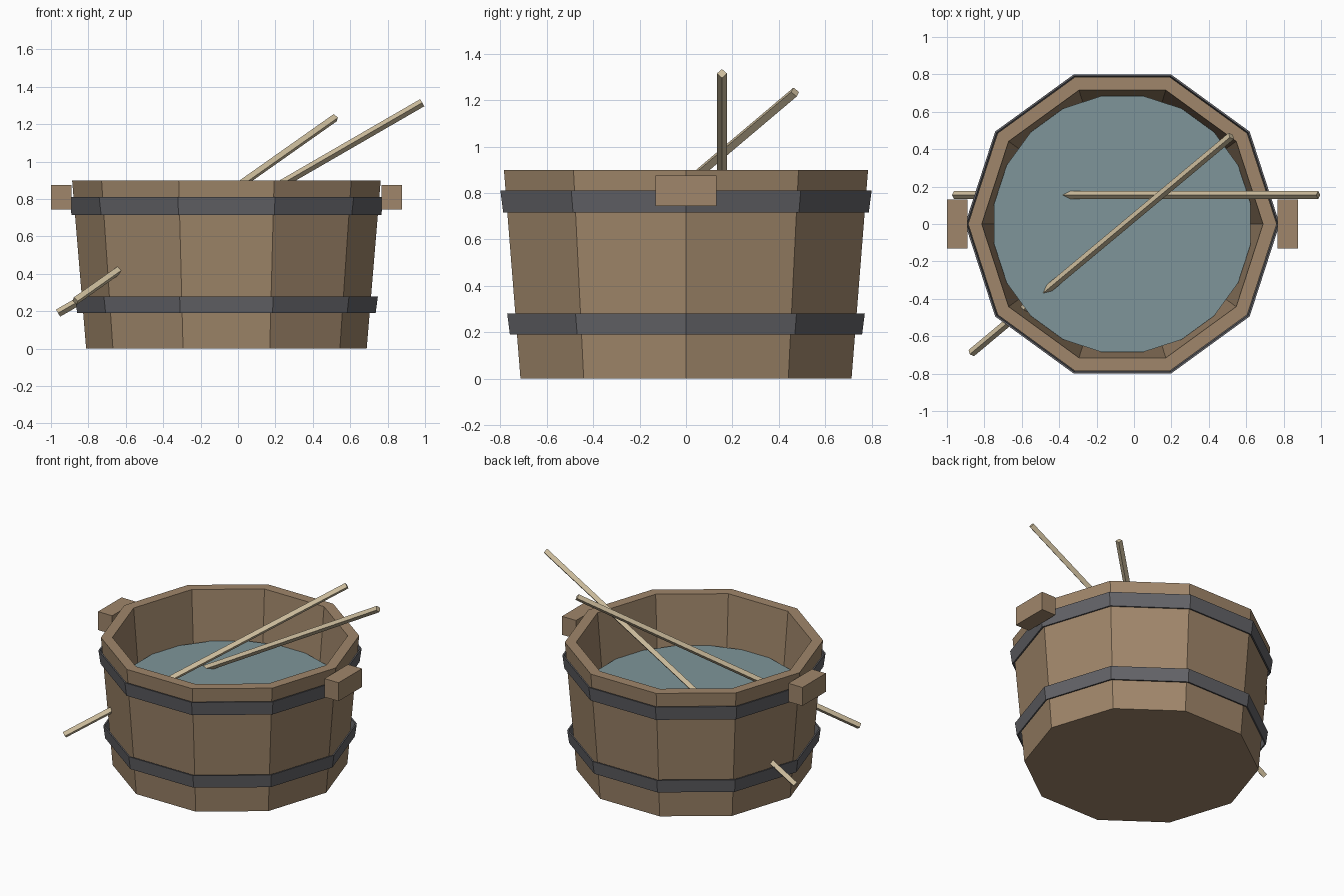
import bpy
import bmesh
import math
from mathutils import Matrix, Vector

cube = bpy.data.objects.get("Cube")
if cube:
    bpy.data.objects.remove(cube, do_unlink=True)

CENTRE_X = -0.062
STAVES = 10


def material(name, rgb):
    mat = bpy.data.materials.new(name)
    mat.use_nodes = True
    colour = (*rgb, 1)
    mat.diffuse_color = colour
    bsdf = next(n for n in mat.node_tree.nodes if n.type == "BSDF_PRINCIPLED")
    bsdf.inputs["Base Color"].default_value = colour
    bsdf.inputs["Roughness"].default_value = 0.8
    return mat


wood = material("brown wood", (0.35, 0.24, 0.145))
iron = material("dark iron", (0.125, 0.125, 0.137))
water_blue = material("grey blue water", (0.21, 0.30, 0.32))
pale_wood = material("pale stick wood", (0.60, 0.50, 0.33))


def finish(name, bm, mat):
    bmesh.ops.recalc_face_normals(bm, faces=bm.faces)
    mesh = bpy.data.meshes.new(name)
    bm.to_mesh(mesh)
    bm.free()
    mesh.materials.append(mat)
    obj = bpy.data.objects.new(name, mesh)
    bpy.context.collection.objects.link(obj)
    return obj


def lathe(name, profile, mat, sides=STAVES, turn=0.0, loop=False):
    """Stack rings of (radius, z); loop joins last to first, else ends are capped."""
    bm = bmesh.new()
    rings = []
    for r, z in profile:
        angles = [turn + math.tau * i / sides for i in range(sides)]
        rings.append([bm.verts.new((CENTRE_X + r * math.cos(a), r * math.sin(a), z))
                      for a in angles])
    pairs = list(zip(rings, rings[1:]))
    if loop:
        pairs.append((rings[-1], rings[0]))
    else:
        bm.faces.new(rings[0])
        if len(rings) > 1:
            bm.faces.new(rings[-1])
    for low, high in pairs:
        for i in range(sides):
            j = (i + 1) % sides
            bm.faces.new((low[i], low[j], high[j], high[i]))
    return finish(name, bm, mat)


def hoop(name, z0, r0, z1, r1, thick=0.01):
    lathe(name, [(r0, z0), (r1, z1), (r1 - thick, z1), (r0 - thick, z0)], iron, loop=True)


def stick(name, start, end, radius=0.022):
    """Square rod standing on its edge between two points."""
    a, b = Vector(start), Vector(end)
    axis = (b - a).normalized()
    side = axis.cross(Vector((0, 0, 1))).normalized()
    up = side.cross(axis)
    bm = bmesh.new()
    ends = [[bm.verts.new(p + d * radius) for d in (side, up, -side, -up)] for p in (a, b)]
    for ring in ends:
        bm.faces.new(ring)
    for i in range(4):
        j = (i + 1) % 4
        bm.faces.new((ends[0][i], ends[0][j], ends[1][j], ends[1][i]))
    finish(name, bm, pale_wood)


# Tapered tub with a hollow inside and a floor
lathe("tub", [(0.75, 0), (0.825, 0.9), (0.752, 0.9), (0.682, 0.08)], wood)

# Iron hoops
hoop("upper_hoop", 0.715, 0.828, 0.81, 0.841)
hoop("lower_hoop", 0.19, 0.798, 0.28, 0.81)

# Water surface
lathe("water", [(0.694, 0.55)], water_blue, sides=20, turn=math.pi / 20)

# Block handles on both sides
for name, sign in (("left_handle", 1), ("right_handle", -1)):
    bm = bmesh.new()
    place = Matrix.Translation((CENTRE_X + sign * 0.883, 0, 0.81))
    bmesh.ops.create_cube(bm, size=1, matrix=place @ Matrix.Diagonal((0.11, 0.262, 0.13, 1)))
    finish(name, bm, wood)

# Two sticks leaning through the tub
stick("straight_stick", (-0.962, 0.155, 0.19), (0.985, 0.155, 1.315))
stick("slanted_stick", (-0.87, -0.69, 0.255), (0.52, 0.47, 1.235))
